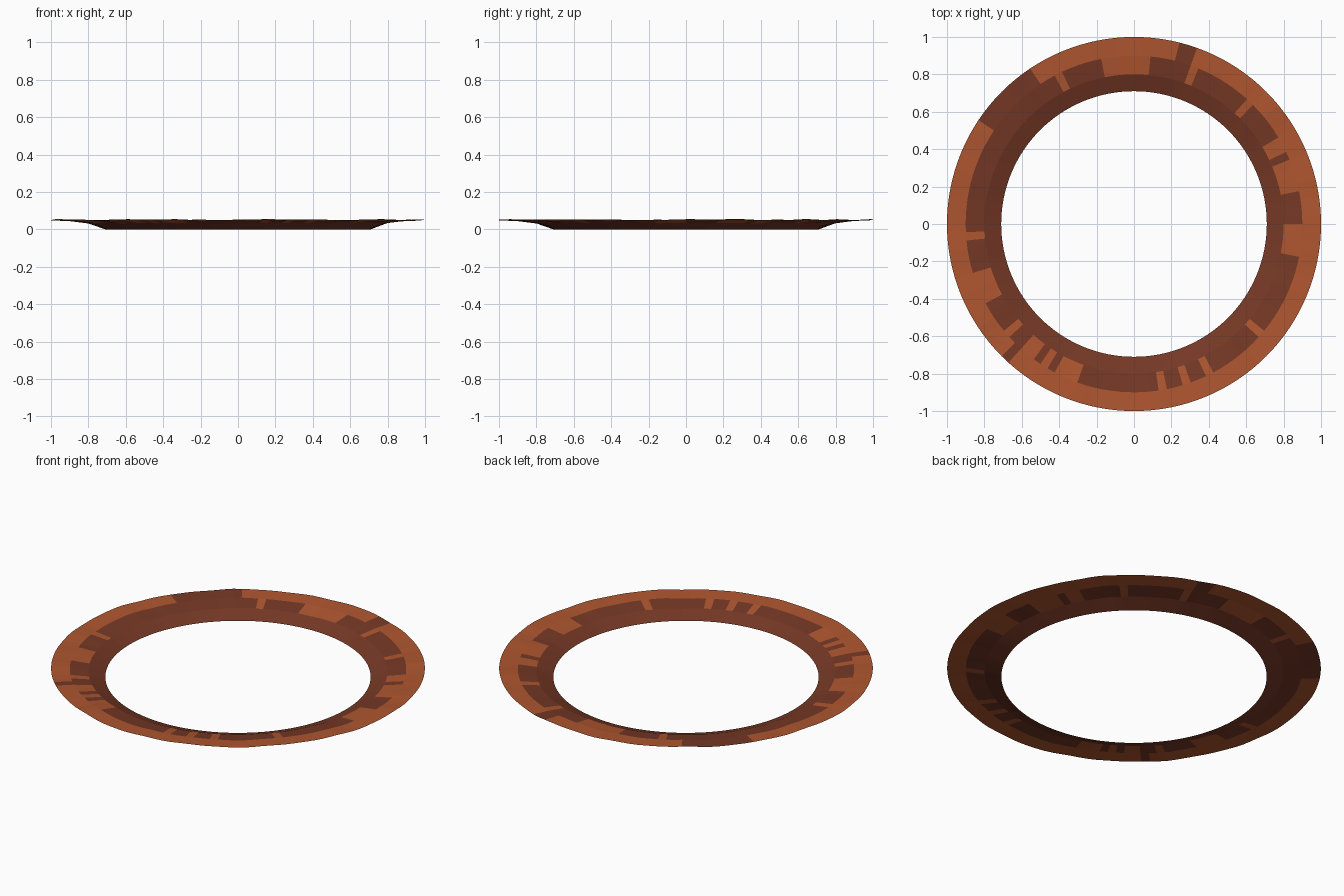
import bpy, bmesh, math

if "Cube" in bpy.data.objects:
    bpy.data.objects.remove(bpy.data.objects["Cube"])

SEGMENTS = 128
# (radius, height, ripple) of each ring, from the hole outward
RINGS = [(0.71, 0.0, 0.0), (0.80, 0.033, 0.003), (0.90, 0.046, 0.004), (1.0, 0.051, 0.005)]

# angle spans in degrees: bare rock on the rim, and sunlit rock on the middle band
RIM_DARK = [(69.5, 75), (122.5, 147), (225, 228)]
MIDDLE_LIGHT = [(0, 0.5), (11.5, 21.7), (24.5, 31), (44.5, 47.5), (66.5, 69.5), (83, 100),
                (114, 117), (183, 186), (198, 207), (219, 222), (229, 233),
                (236, 240), (243, 250), (279, 282), (286, 290.5), (294, 299),
                (317, 320), (348.5, 360)]


def material(name, colour):
    m = bpy.data.materials.new(name)
    m.diffuse_color = (*colour, 1)
    m.use_nodes = True
    m.node_tree.nodes["Principled BSDF"].inputs["Base Color"].default_value = m.diffuse_color
    return m


def inside(angle, spans):
    return any(a <= angle < b for a, b in spans)


def ripple(t):
    # gentle uneven wave that closes around the circle, in -1..1
    return (0.35 * math.sin(9 * t + 1.0) + 0.3 * math.sin(17 * t + 2.3)
            + 0.2 * math.sin(29 * t + 0.4) + 0.15 * math.sin(5 * t))


# crater ring: an open sheet rising from the hole to a wavy rim
bm = bmesh.new()
rings = []
for r, z, amp in RINGS:
    ring = []
    for i in range(SEGMENTS):
        t = 2 * math.pi * i / SEGMENTS
        ring.append(bm.verts.new((r * math.cos(t), r * math.sin(t), z + amp * ripple(t))))
    rings.append(ring)

# bands of faces, coloured by band and angle
for band in range(3):
    a, b = rings[band], rings[band + 1]
    for i in range(SEGMENTS):
        j = (i + 1) % SEGMENTS
        face = bm.faces.new((a[i], b[i], b[j], a[j]))
        angle = 360 * (i + 0.5) / SEGMENTS
        if band == 1:
            face.material_index = int(inside(angle, MIDDLE_LIGHT))
        elif band == 2:
            face.material_index = int(not inside(angle, RIM_DARK))

mesh = bpy.data.meshes.new("crater_ring")
bm.to_mesh(mesh)
bm.free()
mesh.materials.append(material("dark red brown", (0.18, 0.04, 0.019)))
mesh.materials.append(material("rust orange", (0.43, 0.094, 0.029)))
ring_object = bpy.data.objects.new("crater_ring", mesh)
bpy.context.collection.objects.link(ring_object)
